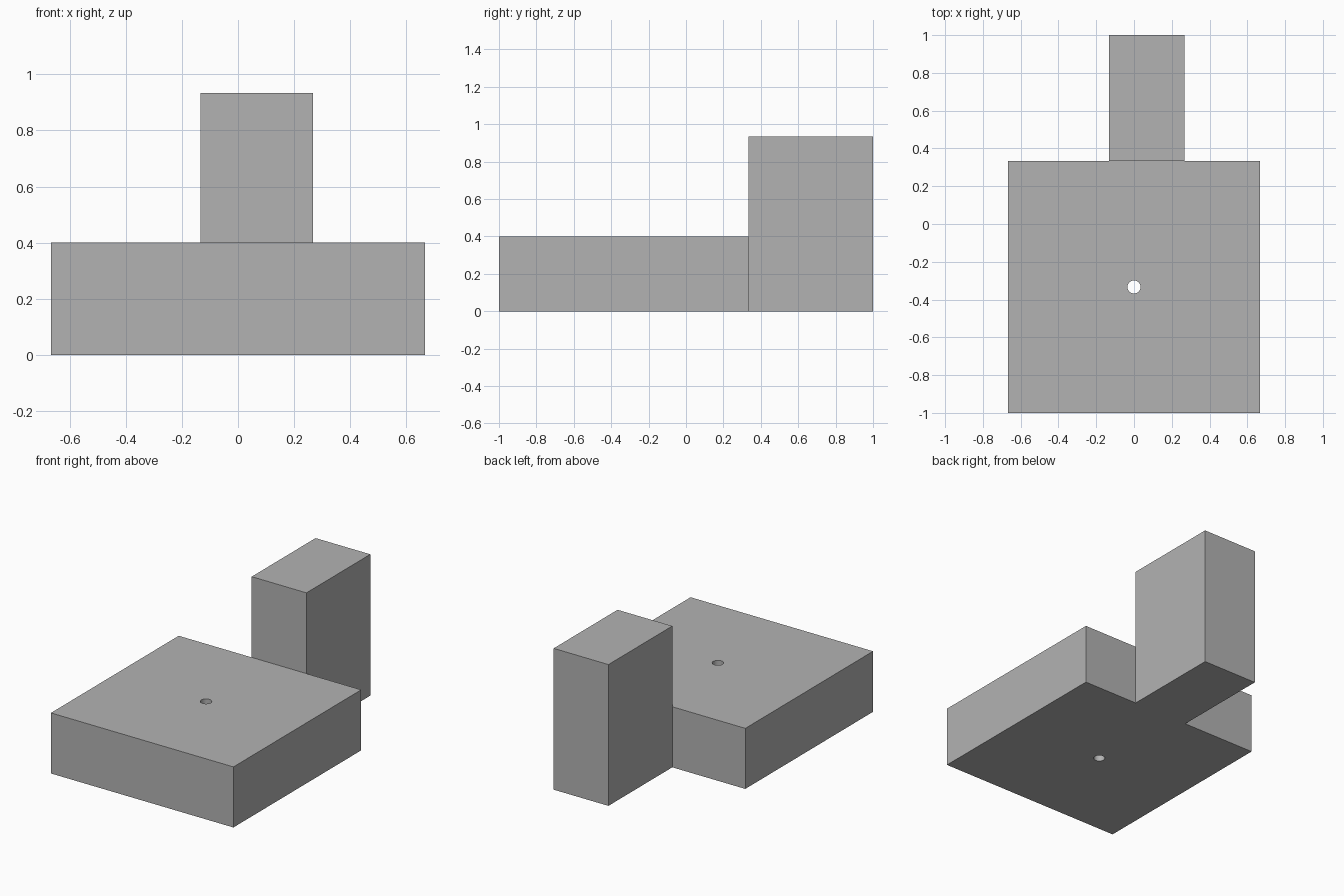
import bpy
import math
from mathutils import Vector

cube = bpy.data.objects.get("Cube")
if cube:
    bpy.data.objects.remove(cube, do_unlink=True)

# Single grey finish
grey = bpy.data.materials.new("plain_grey")
grey.use_nodes = True
color = (0.45, 0.45, 0.45, 1)
grey.diffuse_color = color
grey.node_tree.nodes["Principled BSDF"].inputs["Base Color"].default_value = color


def block(name, low, high):
    """Box spanning two opposite corners."""
    low, high = Vector(low), Vector(high)
    bpy.ops.mesh.primitive_cube_add(size=1, location=(low + high) / 2)
    obj = bpy.context.object
    obj.name = name
    obj.scale = high - low
    bpy.ops.object.transform_apply(location=False, rotation=False, scale=True)
    obj.data.materials.append(grey)
    return obj


back = 1 / 3  # plane where the base meets the tower

# Upright tower behind the base, offset to one side
block("rear_tower", (-0.1333, back, 0), (0.2667, 1, 0.9333))

# Wide base slab
base = block("base_slab", (-2 / 3, -1, 0), (2 / 3, back, 0.4))

# Round hole through the middle of the slab
bpy.ops.mesh.primitive_cylinder_add(vertices=48, radius=0.0345, depth=1,
                                    location=(0, -back, 0.2))
cutter = bpy.context.object
cutter.name = "hole_cutter"
cutter.hide_render = True
cutter.data.materials.append(grey)

hole = base.modifiers.new("through_hole", 'BOOLEAN')
hole.operation = 'DIFFERENCE'
hole.solver = 'EXACT'
hole.object = cutter

bpy.ops.object.select_all(action='DESELECT')
base.select_set(True)
bpy.context.view_layer.objects.active = base
bpy.ops.object.modifier_apply(modifier=hole.name)
bpy.data.objects.remove(cutter, do_unlink=True)
bpy.ops.object.shade_smooth_by_angle(angle=math.radians(30))
